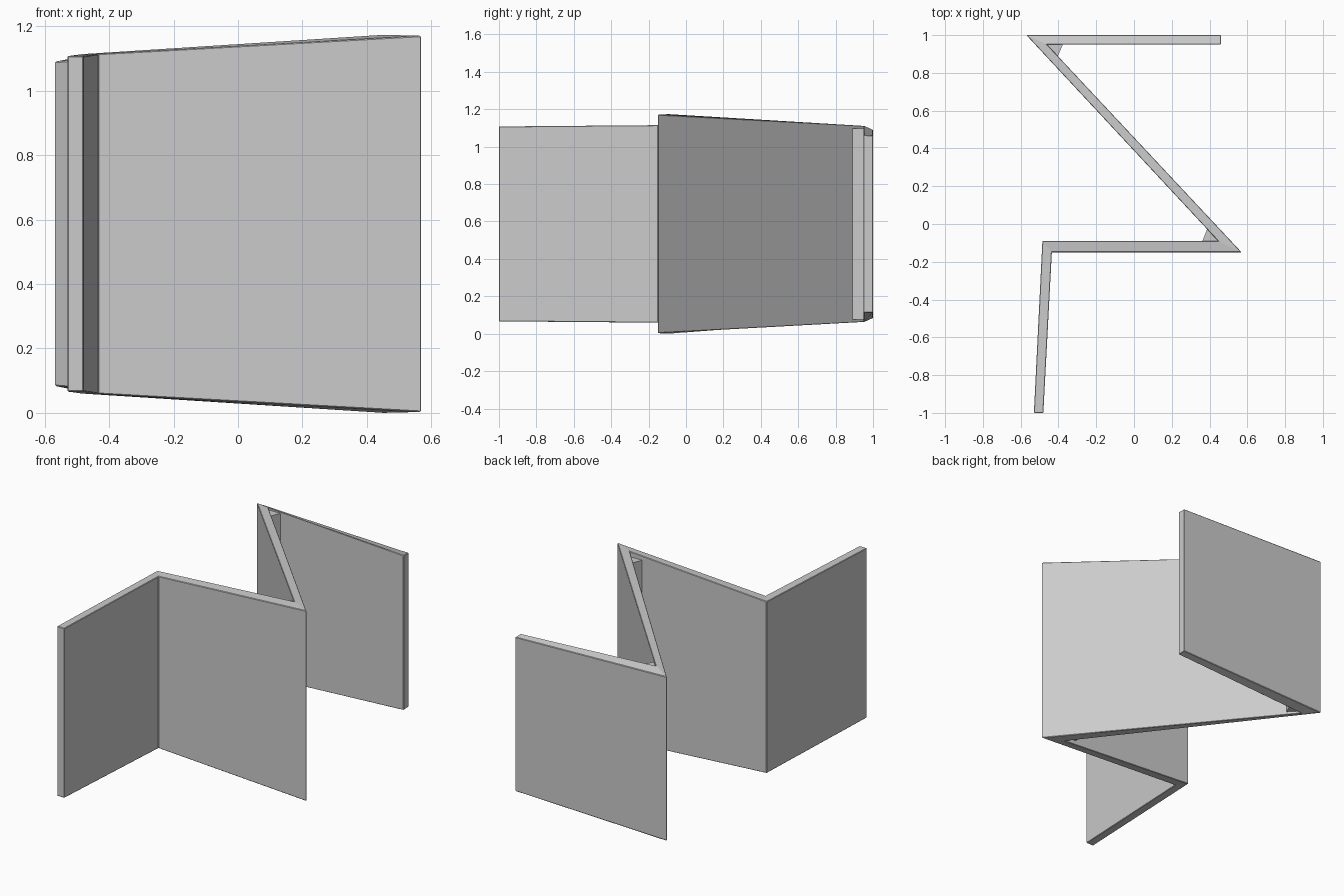
import bpy
import bmesh

if "Cube" in bpy.data.objects:
    bpy.data.objects.remove(bpy.data.objects["Cube"], do_unlink=True)

MID = 0.587  # height of the horizontal symmetry plane


def make_object(name, bm, bevel=0.0):
    bmesh.ops.recalc_face_normals(bm, faces=bm.faces[:])
    mesh = bpy.data.meshes.new(name)
    bm.to_mesh(mesh)
    bm.free()
    obj = bpy.data.objects.new(name, mesh)
    bpy.context.collection.objects.link(obj)
    if bevel:
        mod = obj.modifiers.new("edge_softening", "BEVEL")
        mod.width = bevel
        mod.segments = 1
        mod.limit_method = "ANGLE"
    return obj


def column(bm, point):
    """Top and bottom vertices at (x, y), spaced evenly about MID."""
    x, y, half = point
    return [bm.verts.new((x, y, MID + s * half)) for s in (1, -1)]


def folded_strip(name, stations):
    bm = bmesh.new()
    rings = []
    for a, b in stations:
        (at, ab), (bt, bb) = column(bm, a), column(bm, b)
        rings.append([at, bt, bb, ab])
    for r, s in zip(rings, rings[1:]):
        for i in range(4):
            j = (i + 1) % 4
            bm.faces.new((r[i], r[j], s[j], s[i]))
    bm.faces.new(rings[0])
    bm.faces.new(rings[-1])
    return make_object(name, bm, 0.003)


def gusset(name, corners, half):
    bm = bmesh.new()
    cols = [column(bm, (x, y, half)) for x, y in corners]
    for k in range(2):
        bm.faces.new([c[k] for c in cols])
    for i, c in enumerate(cols):
        d = cols[(i + 1) % len(cols)]
        bm.faces.new((c[0], d[0], d[1], c[1]))
    return make_object(name, bm)


# Zigzag panel: each fold is a pair of (x, y, half height) edge points
folded_strip("folded_panel", [
    ((-0.53, -1.0, 0.521), (-0.48, -1.0, 0.521)),
    ((-0.485, -0.09, 0.527), (-0.435, -0.15, 0.528)),
    ((0.445, -0.09, 0.587), (0.57, -0.15, 0.584)),
    ((-0.57, 1.0, 0.503), (-0.46, 0.95, 0.525)),
    ((0.46, 1.0, 0.473), (0.46, 0.95, 0.475)),
])

# Wedges filling the two sharp inner folds
gusset("front_fold_gusset", [(0.45, -0.095), (0.36, -0.095), (0.39, -0.02), (0.40, -0.03)], 0.555)
gusset("rear_fold_gusset", [(-0.465, 0.955), (-0.375, 0.955), (-0.405, 0.885), (-0.415, 0.895)], 0.51)
